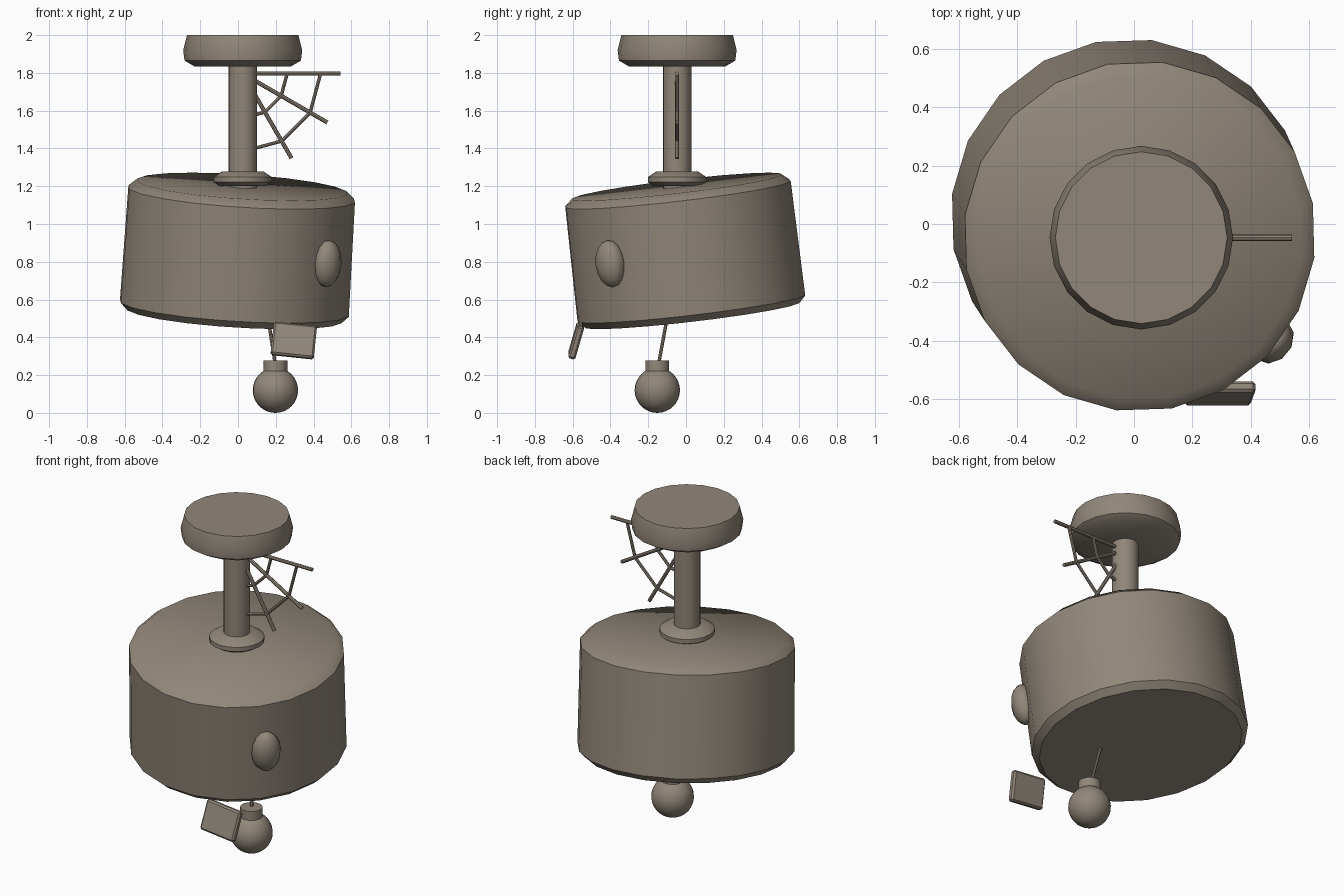
import bpy, bmesh, math
from mathutils import Vector, Matrix

default = bpy.data.objects.get("Cube")
if default:
    bpy.data.objects.remove(default, do_unlink=True)

mat = bpy.data.materials.new("warm taupe")
mat.use_nodes = True
colour = (0.285, 0.243, 0.196, 1)
mat.diffuse_color = colour
mat.node_tree.nodes["Principled BSDF"].inputs["Base Color"].default_value = colour


def finish(name, bm, matrix=Matrix(), angle=35):
    """Turn a bmesh into a placed, smooth-by-angle object."""
    bmesh.ops.recalc_face_normals(bm, faces=bm.faces)
    mesh = bpy.data.meshes.new(name)
    bm.to_mesh(mesh)
    bm.free()
    mesh.materials.append(mat)
    obj = bpy.data.objects.new(name, mesh)
    bpy.context.collection.objects.link(obj)
    obj.matrix_world = matrix
    bpy.ops.object.select_all(action='DESELECT')
    obj.select_set(True)
    bpy.context.view_layer.objects.active = obj
    bpy.ops.object.shade_smooth_by_angle(angle=math.radians(angle))
    return obj


def lathe(name, profile, sides, matrix, angle=35):
    """Revolve (radius, height) points around local z and cap both ends."""
    bm = bmesh.new()
    rings = []
    for r, z in profile:
        turns = [2 * math.pi * i / sides for i in range(sides)]
        rings.append([bm.verts.new((r * math.cos(t), r * math.sin(t), z)) for t in turns])
    for a, b in zip(rings, rings[1:]):
        for i in range(sides):
            j = (i + 1) % sides
            bm.faces.new((a[i], a[j], b[j], b[i]))
    bm.faces.new(rings[0])
    bm.faces.new(rings[-1])
    return finish(name, bm, matrix, angle)


def rod(name, start, end, radius, sides=8):
    start, end = Vector(start), Vector(end)
    span = end - start
    place = Matrix.Translation(start) @ span.to_track_quat('Z', 'Y').to_matrix().to_4x4()
    return lathe(name, [(radius, 0), (radius, span.length)], sides, place)


def ellipsoid(name, matrix, segments, rings):
    bm = bmesh.new()
    bmesh.ops.create_uvsphere(bm, u_segments=segments, v_segments=rings, radius=1)
    return finish(name, bm, matrix, 60)


# Ceiling mount, pole and collar share one vertical axis
cx, cy = 0.025, -0.047
axis = Matrix.Translation((cx, cy, 0))
lathe("ceiling_mount", [(0.253, 1.833), (0.308, 1.865), (0.315, 1.92), (0.295, 2.0)], 20, axis)
lathe("pole", [(0.075, 1.15), (0.075, 1.85)], 20, axis)
lathe("collar", [(0.12, 1.2), (0.155, 1.222), (0.155, 1.248), (0.112, 1.277)], 20, axis)

# Drum shade hanging askew from the collar
tilt = Vector((0.064, -0.117, 1)).to_track_quat('Z', 'Y').to_matrix().to_4x4()
drum = Matrix.Translation((cx - 0.003, cy, 1.198)) @ tilt
lathe("drum_shade", [(0.575, -0.685), (0.612, -0.648), (0.606, -0.04), (0.56, 0)], 20, drum, 45)

# Oval knob set into the drum wall
lean = Vector((0.064, -0.117, 1)).normalized()
out = Vector((math.cos(math.radians(-40)), math.sin(math.radians(-40)), 0))
out = (out - lean * out.dot(lean)).normalized()
side = lean.cross(out)
frame = Matrix((out, side, lean)).transposed().to_4x4()
ellipsoid("oval_knob", Matrix.Translation((0.473, -0.40, 0.79)) @ frame
          @ Matrix.Diagonal((0.07, 0.085, 0.125, 1)), 10, 8)

# Hanging tag under the front rim
bm = bmesh.new()
bmesh.ops.create_cube(bm, size=1)
bmesh.ops.scale(bm, vec=(0.23, 0.04, 0.18), verts=bm.verts)
bmesh.ops.bevel(bm, geom=bm.edges[:], offset=0.01, segments=1, affect='EDGES')
finish("tag", bm, Matrix.Translation((0.295, -0.582, 0.383))
       @ Matrix.Rotation(math.radians(6), 4, 'Y') @ Matrix.Rotation(math.radians(-16), 4, 'X'))

# Bulb with socket on a slanted wire
bulb_x, bulb_y = 0.198, -0.152
ellipsoid("bulb", Matrix.Translation((bulb_x, bulb_y, 0.12)) @ Matrix.Scale(0.12, 4), 24, 16)
lathe("bulb_socket", [(0.063, 0.21), (0.063, 0.277)], 20, Matrix.Translation((bulb_x, bulb_y, 0)))
rod("bulb_wire", (0.195, -0.143, 0.27), (0.155, -0.095, 0.53), 0.009)


# Cobweb fanning out from the pole
def web_point(distance, degrees):
    t = math.radians(degrees)
    return (cx + distance * math.cos(t), cy, 1.796 + distance * math.sin(t))


for i, degrees in enumerate((0, -30, -60)):
    rod(f"web_spoke_{i + 1}", web_point(0, 0), web_point(0.517, degrees), 0.011)
    for part, distance in (("inner", 0.235), ("outer", 0.412)):
        rod(f"web_{part}_strand_{i + 1}", web_point(distance, degrees),
            web_point(distance, degrees - 30), 0.009)
